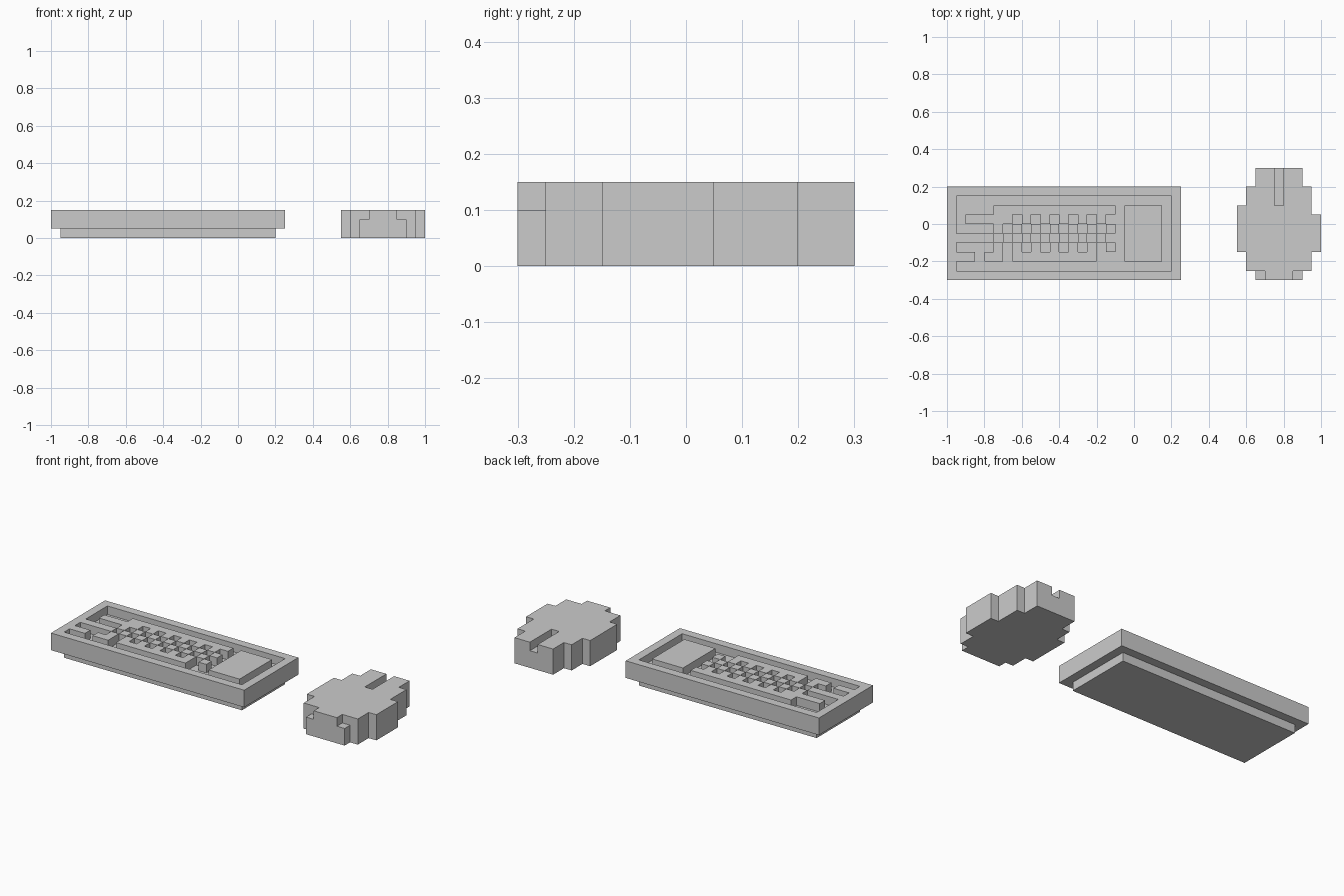
import bpy, bmesh, math
from itertools import product
from mathutils import Vector

if "Cube" in bpy.data.objects:
    bpy.data.objects.remove(bpy.data.objects["Cube"])

U = 0.05  # grid step: every measure below is a whole number of steps


def block(x0, x1, y0, y1, z0, z1):
    """Set of unit cells filling a box."""
    return set(product(range(x0, x1), range(y0, y1), range(z0, z1)))


def key_row(y, *spans):
    """Raised cells of one key row, from x spans."""
    return set().union(*(block(a, b, y, y + 1, 2, 3) for a, b in spans))


def singles(first, last):
    """Every second cell, giving the staggered keys."""
    return [(x, x + 1) for x in range(first, last + 1, 2)]


def build(name, cells, solid, merge=True):
    """Skin the cells with outward faces wherever nothing solid adjoins."""
    bm = bmesh.new()
    verts = {}
    for c in cells:
        for axis, side in product(range(3), (0, 1)):
            n = list(c)
            n[axis] += 2 * side - 1
            if tuple(n) in solid:
                continue
            a, b = (axis + 1) % 3, (axis + 2) % 3
            loop = []
            for da, db in ((0, 0), (1, 0), (1, 1), (0, 1)):
                p = list(c)
                p[axis] += side
                p[a] += da
                p[b] += db
                p = tuple(p)
                if p not in verts:
                    verts[p] = bm.verts.new(Vector(p) * U)
                loop.append(verts[p])
            bm.faces.new(loop if side else loop[::-1])
    if merge:
        bmesh.ops.dissolve_limit(bm, angle_limit=math.radians(1),
                                 verts=bm.verts[:], edges=bm.edges[:])
    mesh = bpy.data.meshes.new(name)
    bm.to_mesh(mesh)
    bm.free()
    bpy.context.collection.objects.link(bpy.data.objects.new(name, mesh))


# Keyboard: inset base, case floor with raised rim
base = block(-19, 4, -5, 3, 0, 1)
case = block(-20, 5, -6, 4, 1, 3) - block(-19, 4, -5, 3, 2, 3)

# Staggered keys, back row to space bar row
keys = (key_row(1, (-15, -2))
        | key_row(0, (-18, -13), *singles(-12, -4))
        | key_row(-1, *singles(-15, -3))
        | key_row(-2, (-19, -15), *singles(-14, -4))
        | key_row(-3, *singles(-15, -3))
        | key_row(-4, (-19, -17), (-16, -14), (-13, -4)))

# Number pad block
number_pad = block(-1, 3, -4, 2, 2, 3)

# Mouse: stepped oval body, lowered front corners, wheel slot at the back
mouse = (block(12, 19, -5, 4, 0, 3)
         | block(11, 12, -3, 2, 0, 3) | block(19, 20, -3, 1, 0, 3)
         | block(13, 18, 4, 6, 0, 3)
         | block(13, 18, -6, -5, 0, 2) | block(14, 17, -6, -5, 2, 3))
mouse -= block(15, 16, 2, 6, 2, 3)

solid = base | case | keys | number_pad | mouse
build("keyboard_base", base, solid)
build("keyboard_case", case, solid)
build("keyboard_keys", keys, solid, merge=False)
build("number_pad", number_pad, solid)
build("mouse_body", mouse, solid)
